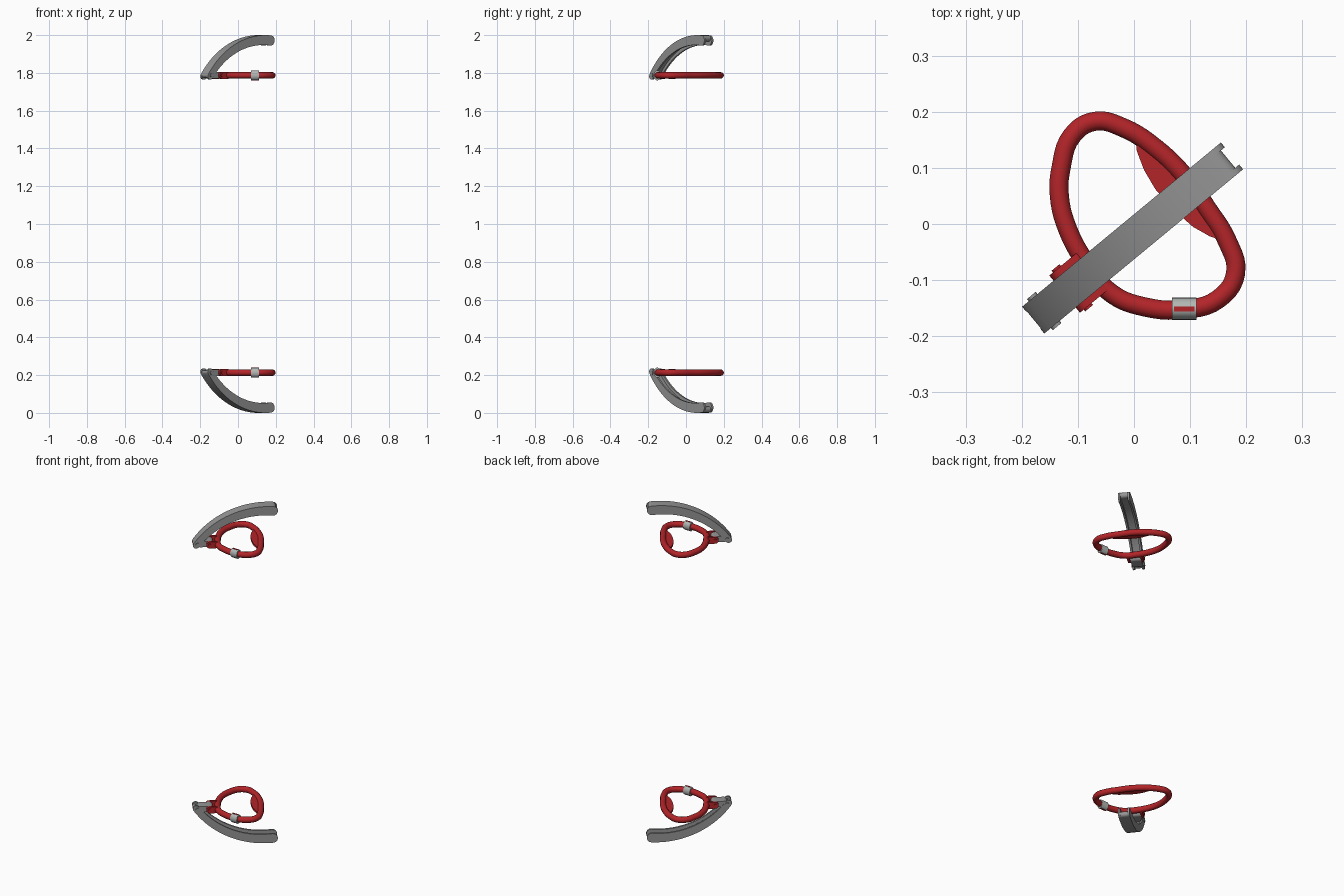
import bpy, bmesh, math
from mathutils import Vector, Matrix

if "Cube" in bpy.data.objects:
    bpy.data.objects.remove(bpy.data.objects["Cube"])

def material(name, col):
    m = bpy.data.materials.new(name)
    m.diffuse_color = (*col, 1)
    m.use_nodes = True
    m.node_tree.nodes["Principled BSDF"].inputs["Base Color"].default_value = m.diffuse_color
    return m

GREY = material("grey metal", (0.30, 0.30, 0.30))
LIGHT = material("light grey", (0.45, 0.48, 0.46))
RED = material("red", (0.45, 0.018, 0.022))

# Local frame: u along the arm, v across it, w = world z
D, N, C = Vector((0.771, 0.637, 0)), Vector((-0.637, 0.771, 0)), Vector((-0.0035, -0.0258, 0))
ZR = 1.787          # height of the upper ring

def P(u, v, z):
    return C + D * u + N * v + Vector((0, 0, z))

def finish(name, mesh, mat):
    """Place the upper part and its mirrored lower twin."""
    mesh.materials.clear()
    mesh.materials.append(mat)
    for tag, flip in (("upper_", False), ("lower_", True)):
        me = mesh.copy()
        if flip:
            me.transform(Matrix.Translation((0, 0, 2)) @ Matrix.Scale(-1, 4, (0, 0, 1)))
            me.flip_normals()
        ob = bpy.data.objects.new(tag + name, me)
        bpy.context.collection.objects.link(ob)
        bpy.ops.object.select_all(action='DESELECT')
        ob.select_set(True)
        bpy.context.view_layer.objects.active = ob
        bpy.ops.object.shade_smooth_by_angle(angle=math.radians(35))

def loft(name, a, b, mat):
    """Solid between two matching outlines."""
    bm = bmesh.new()
    va, vb = [bm.verts.new(p) for p in a], [bm.verts.new(p) for p in b]
    n = len(a)
    bm.faces.new(va)
    bm.faces.new(vb[::-1])
    for i in range(n):
        bm.faces.new((va[i], vb[i], vb[(i + 1) % n], va[(i + 1) % n]))
    bmesh.ops.recalc_face_normals(bm, faces=bm.faces)
    me = bpy.data.meshes.new(name)
    bm.to_mesh(me)
    bm.free()
    finish(name, me, mat)

def prism(name, uz, v0, v1, mat):
    loft(name, [P(u, v0, z) for u, z in uz], [P(u, v1, z) for u, z in uz], mat)

def disc(u, z, r, n=20):
    return [(u + r * math.cos(2 * math.pi * i / n), z + r * math.sin(2 * math.pi * i / n)) for i in range(n)]

def slot(u0, u1, z, r):
    """Rounded-end bar outline."""
    left = [(u0 + r + r * math.cos(math.radians(a)), z + r * math.sin(math.radians(a))) for a in range(90, 271, 20)]
    right = [(u1 - r + r * math.cos(math.radians(a)), z + r * math.sin(math.radians(a))) for a in range(-90, 91, 20)]
    return left + right

# Curved arm outline: arc with rounded ends
def arm_profile(inset):
    cu, cz, ro, n = 0.17, 1.52, 0.48, 28
    A0, A1 = math.radians(-55.5), math.radians(4.5)
    def pt(a, r):
        return (cu + r * math.sin(a), cz + r * math.cos(a))
    def th(t):
        return (0.036 + 0.018 * t) * (1 - inset)
    angs = [A0 + (A1 - A0) * i / n for i in range(n + 1)]
    outer = [pt(a, ro) for a in angs]
    inner = [pt(a, ro - th(i / n)) for i, a in enumerate(angs)]
    def cap(a, t, sign):
        h = th(t) / 2
        return [pt(a + sign * h * math.sin(math.radians(k)) / ro, ro - h + h * math.cos(math.radians(k)))
                for k in range(25, 156, 26)]
    return outer + cap(A1, 1, 1) + inner[::-1] + cap(A0, 0, -1)[::-1]

# Arm as a channel: two side walls and a recessed web
full = arm_profile(0)
prism("arm_wall_left", full, 0.020, 0.031, GREY)
prism("arm_wall_right", full, -0.031, -0.020, GREY)
prism("arm_web", arm_profile(0.4), -0.0201, 0.0201, GREY)

# Hinge knuckle and pins at the arm's end
prism("hinge_knuckle", slot(-0.205, -0.118, ZR, 0.017), -0.029, 0.029, GREY)
prism("arm_pin", disc(-0.203, ZR, 0.010), -0.036, 0.036, GREY)
prism("hinge_pin", disc(-0.138, ZR, 0.009), -0.047, 0.047, RED)

# Red fork lugs joining the ring to the hinge
for side, s in (("left", 1), ("right", -1)):
    prism("ring_lug_" + side, slot(-0.156, -0.084, ZR, 0.019), s * 0.030, s * 0.043, RED)

# Grip ring: closed rounded-triangle tube
pts = [(-0.083, -0.073), (-0.04, -0.124), (0.02, -0.148), (0.09, -0.152), (0.15, -0.134),
       (0.181, -0.088), (0.166, -0.03), (0.13, 0.028), (0.09, 0.085), (0.04, 0.134),
       (-0.02, 0.172), (-0.07, 0.183), (-0.11, 0.158), (-0.13, 0.10), (-0.133, 0.05), (-0.118, -0.01)]
cu = bpy.data.curves.new("ring_path", 'CURVE')
cu.dimensions = '3D'
cu.bevel_depth = 0.017
cu.bevel_resolution = 4
cu.resolution_u = 5
sp = cu.splines.new('BEZIER')
sp.bezier_points.add(len(pts) - 1)
for b, (x, y) in zip(sp.bezier_points, pts):
    b.co = (x, y, ZR)
    b.handle_left_type = b.handle_right_type = 'AUTO'
sp.use_cyclic_u = True
tmp = bpy.data.objects.new("ring_path", cu)
bpy.context.collection.objects.link(tmp)
bpy.context.view_layer.update()
ring = bpy.data.meshes.new_from_object(tmp.evaluated_get(bpy.context.evaluated_depsgraph_get()))
bpy.data.objects.remove(tmp)
finish("grip_ring", ring, RED)

# Thumb plate: thin leaf on the inside of the ring's far side
leaf = [(0.002, 0.157), (0.005, 0.130), (0.018, 0.096), (0.038, 0.062), (0.068, 0.028),
        (0.105, -0.005), (0.135, -0.022), (0.158, -0.030), (0.13, 0.028), (0.09, 0.085), (0.04, 0.134)]
loft("thumb_plate", [(x, y, ZR - 0.006) for x, y in leaf], [(x, y, ZR + 0.006) for x, y in leaf], RED)

# Light clamp sleeve around the ring, with a red insert above and below
def oval(x, ry, rz, n=20):
    return [(x, -0.151 + ry * math.cos(2 * math.pi * i / n), ZR + rz * math.sin(2 * math.pi * i / n)) for i in range(n)]
loft("clamp_sleeve", oval(0.068, 0.020, 0.026), oval(0.111, 0.020, 0.026), LIGHT)
for tag, s in (("top", 1), ("bottom", -1)):
    def quad(z):
        return [(x, y, ZR + s * z) for x, y in ((0.071, -0.156), (0.108, -0.156), (0.108, -0.147), (0.071, -0.147))]
    loft("clamp_insert_" + tag, quad(0.020), quad(0.0265), RED)
